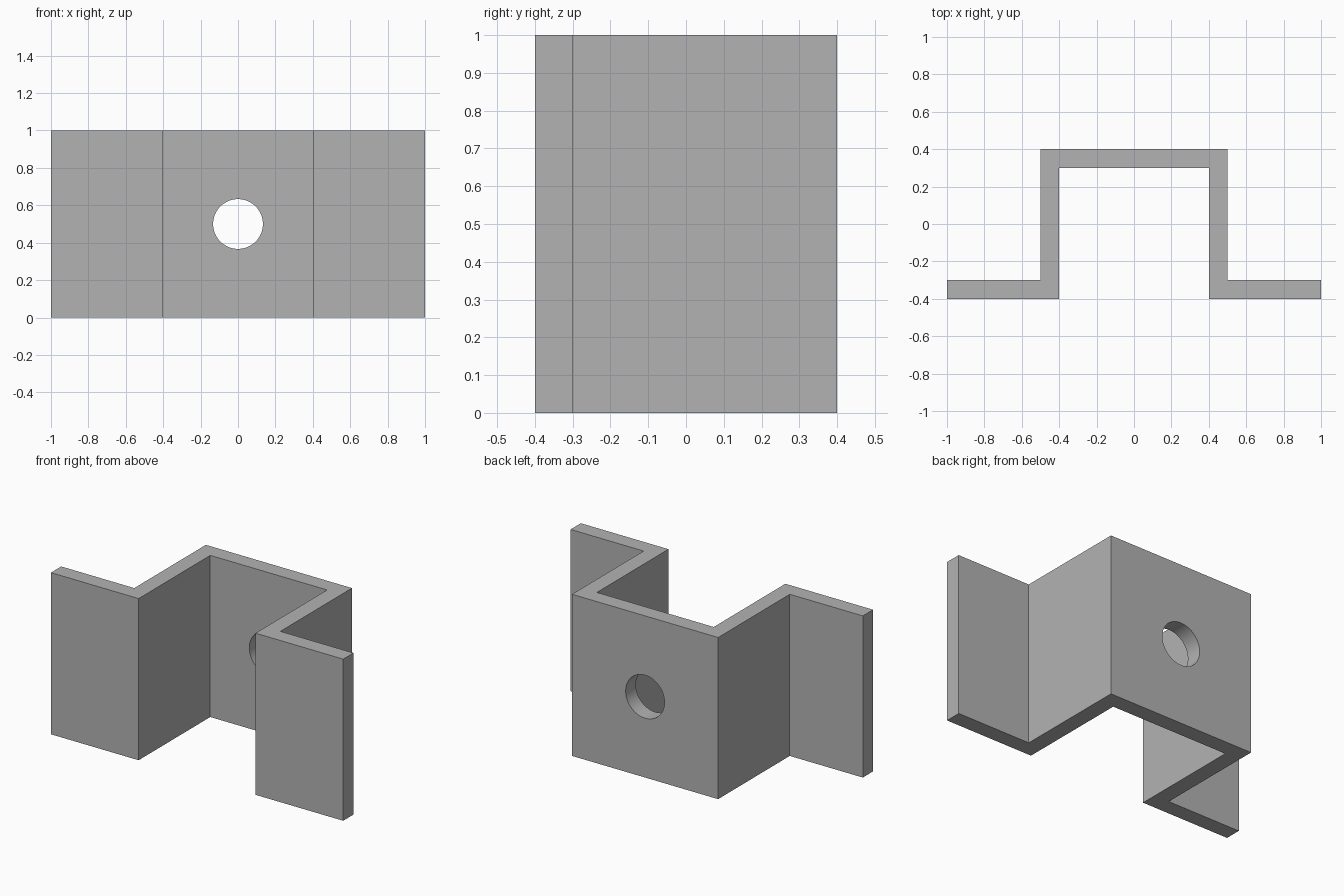
import bpy, bmesh, math

if "Cube" in bpy.data.objects:
    bpy.data.objects.remove(bpy.data.objects["Cube"])

HEIGHT = 1.0
HOLE_RADIUS = 0.133

grey = bpy.data.materials.new("plain grey")
grey.diffuse_color = (0.45, 0.45, 0.45, 1)
grey.use_nodes = True
grey.node_tree.nodes["Principled BSDF"].inputs["Base Color"].default_value = grey.diffuse_color

# Right half of the hat-shaped section, mirrored to the left
half = [(0.4, 0.3), (0.4, -0.4), (1.0, -0.4), (1.0, -0.3), (0.5, -0.3), (0.5, 0.4)]
profile = half + [(-x, y) for x, y in reversed(half)]

# Bracket: section extruded upwards
bm = bmesh.new()
base = bm.faces.new([bm.verts.new((x, y, 0)) for x, y in profile])
top = bmesh.ops.extrude_face_region(bm, geom=[base])["geom"]
bmesh.ops.translate(bm, vec=(0, 0, HEIGHT),
                    verts=[v for v in top if isinstance(v, bmesh.types.BMVert)])
bmesh.ops.recalc_face_normals(bm, faces=bm.faces)
mesh = bpy.data.meshes.new("hat_bracket")
bm.to_mesh(mesh)
bm.free()
mesh.materials.append(grey)
bracket = bpy.data.objects.new("hat_bracket", mesh)
bpy.context.collection.objects.link(bracket)

# Round bolt hole through the back web
bpy.ops.mesh.primitive_cylinder_add(vertices=64, radius=HOLE_RADIUS, depth=0.3,
                                    location=(0, 0.35, HEIGHT / 2),
                                    rotation=(math.pi / 2, 0, 0))
cutter = bpy.context.object
cutter.name = "hole_cutter"
cutter.data.materials.append(grey)
cutter.hide_render = True

cut = bracket.modifiers.new("bolt_hole", "BOOLEAN")
cut.operation = "DIFFERENCE"
cut.solver = "EXACT"
cut.object = cutter

bpy.ops.object.select_all(action="DESELECT")
bracket.select_set(True)
bpy.context.view_layer.objects.active = bracket
bpy.ops.object.modifier_apply(modifier=cut.name)
bpy.data.objects.remove(cutter)

# Smooth hole wall, crisp bends
bpy.ops.object.shade_smooth_by_angle(angle=math.radians(30))
